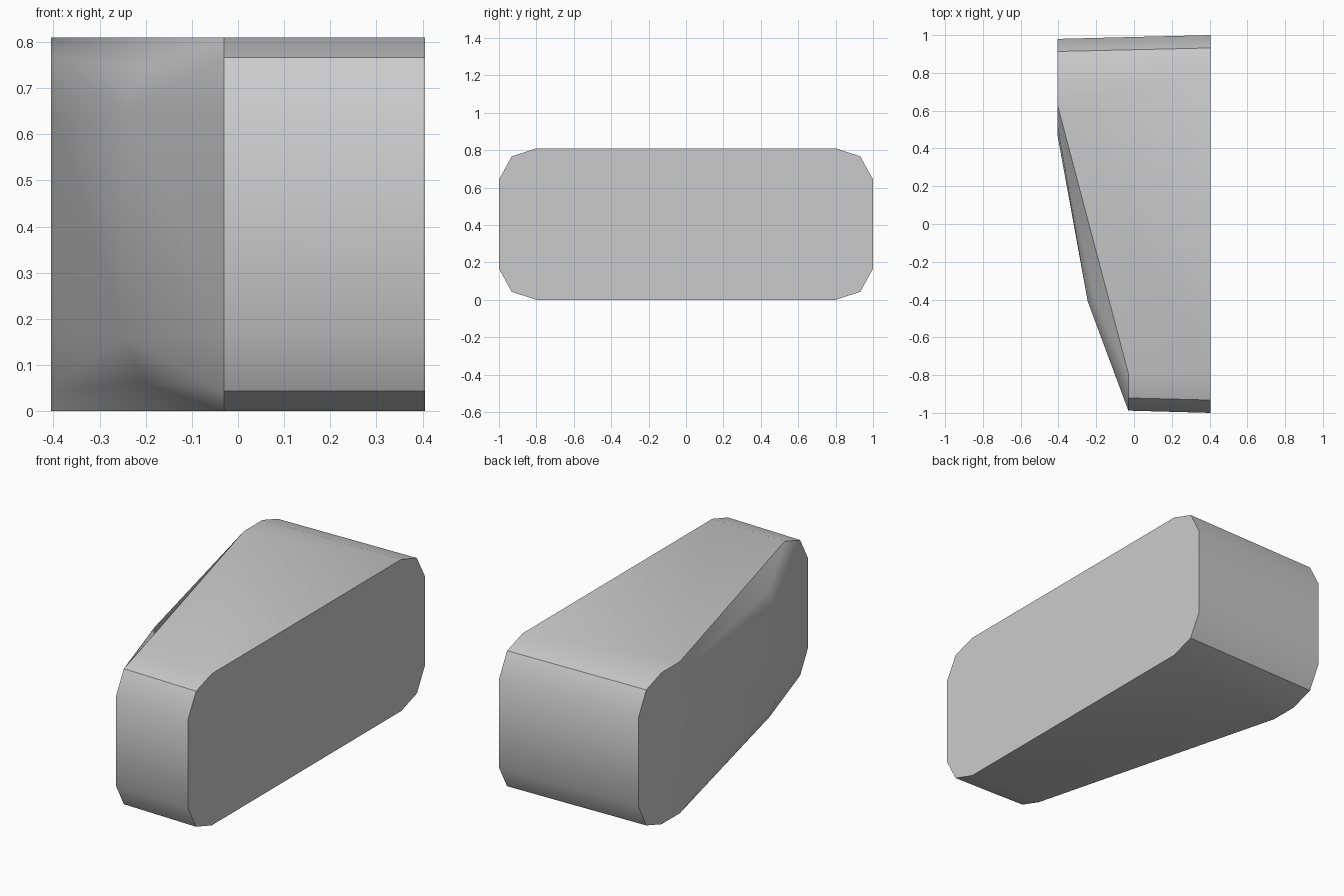
import bpy, bmesh, math

cube = bpy.data.objects.get("Cube")
if cube:
    bpy.data.objects.remove(cube)

HEIGHT = 0.81


def add_pairs(bm, points):
    """Add each point together with its copy mirrored about mid height."""
    for x, y, z in points:
        bm.verts.new((x, y, z))
        bm.verts.new((x, y, HEIGHT - z))


mat = bpy.data.materials.new("plain grey")
mat.use_nodes = True
grey = (0.6, 0.6, 0.6, 1)
mat.diffuse_color = grey
mat.node_tree.nodes["Principled BSDF"].inputs["Base Color"].default_value = grey

bm = bmesh.new()
corner = [(0.8, 0.81), (0.932, 0.767), (1.0, 0.643)]

# Flat outer side: a long rectangle with rounded corners
add_pairs(bm, [(0.405, s * y, z) for s in (-1, 1) for y, z in corner])
# Far side: wide back end and narrow front end
add_pairs(bm, [(-0.405, y - 0.02 * y, z) for y, z in corner])
add_pairs(bm, [(-0.03, -y + 0.012 * y, z) for y, z in corner])
# Rounded edge where the tapered wall starts, and its bulge halfway
add_pairs(bm, [(-0.405, 0.63, 0.81), (-0.405, 0.52, 0.767), (-0.405, 0.47, 0.643)])
add_pairs(bm, [(-0.205, -0.41, 0.748), (-0.245, -0.41, 0.65)])

# Skin the corners, then merge flat regions into single faces
hull = bmesh.ops.convex_hull(bm, input=bm.verts)
loose = [v for v in bm.verts if not v.link_faces]
bmesh.ops.delete(bm, geom=loose, context='VERTS')
bmesh.ops.dissolve_limit(bm, angle_limit=math.radians(1),
                         verts=bm.verts, edges=bm.edges)
bmesh.ops.recalc_face_normals(bm, faces=bm.faces)

mesh = bpy.data.meshes.new("tapered_block")
bm.to_mesh(mesh)
bm.free()
mesh.materials.append(mat)
block = bpy.data.objects.new("tapered_block", mesh)
bpy.context.collection.objects.link(block)

# Smooth shading that keeps the hard rims
bpy.ops.object.select_all(action='DESELECT')
block.select_set(True)
bpy.context.view_layer.objects.active = block
bpy.ops.object.shade_smooth_by_angle(angle=math.radians(35))
